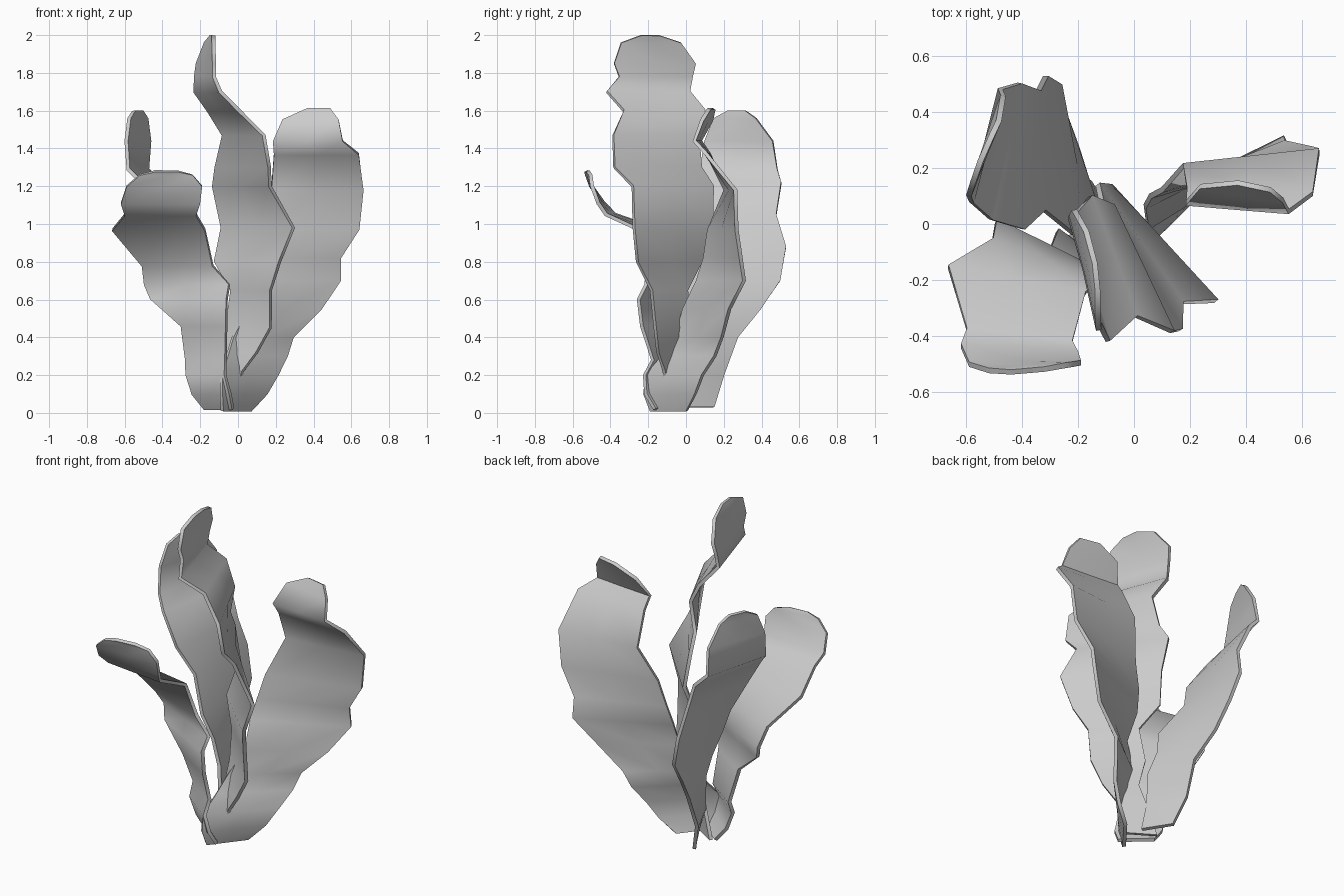
import bpy, math


def frond(name, yaws, path, thickness=0.02):
    """Wavy ribbon: path rows are (z, x, y, half width); yaws are at base, middle, tip."""
    z0, z1 = path[0][0], path[-1][0]
    verts = []
    for z, x, y, w in path:
        t = 2 * (z - z0) / (z1 - z0)
        i = 0 if t < 1 else 1
        a = math.radians(yaws[i] + (yaws[i + 1] - yaws[i]) * (t - i))
        for s in (-1, 0, 1):
            verts.append((x + s * w * math.cos(a), y + s * w * math.sin(a), z))
    faces = []
    for i in range(len(path) - 1):
        for j in (0, 1):
            k = 3 * i + j
            faces.append((k, k + 1, k + 4, k + 3))
    me = bpy.data.meshes.new(name)
    me.from_pydata(verts, [], faces)
    ob = bpy.data.objects.new(name, me)
    bpy.context.collection.objects.link(ob)
    sol = ob.modifiers.new("thickness", 'SOLIDIFY')
    sol.thickness = thickness
    sol.offset = 0
    bpy.ops.object.select_all(action='DESELECT')
    ob.select_set(True)
    bpy.context.view_layer.objects.active = ob
    bpy.ops.object.modifier_apply(modifier=sol.name)
    for v in ob.data.vertices:
        v.co.z = min(2.0, max(0.0, v.co.z))
    bpy.ops.object.shade_smooth_by_angle(angle=math.radians(65))
    return ob


# tall middle frond
frond("tall_frond", (-32, -48, -84), [
    (0.03, -0.09, -0.05, 0.09), (0.22, -0.04, -0.07, 0.08), (0.32, 0.02, -0.09, 0.10),
    (0.45, 0.055, -0.07, 0.15), (0.65, 0.07, -0.09, 0.14), (0.80, 0.05, -0.09, 0.24),
    (0.98, 0.105, -0.07, 0.28), (1.20, 0.02, -0.07, 0.26), (1.30, 0.025, -0.15, 0.27),
    (1.47, 0.03, -0.16, 0.25), (1.60, -0.075, -0.115, 0.23), (1.70, -0.16, -0.20, 0.23),
    (1.78, -0.175, -0.16, 0.20), (1.85, -0.17, -0.165, 0.22), (1.96, -0.15, -0.185, 0.16),
    (2.00, -0.135, -0.19, 0.05)])

# right frond
frond("right_frond", (52, 22, -12), [
    (0.01, -0.01, -0.09, 0.12), (0.10, 0.03, -0.085, 0.18), (0.20, 0.06, -0.06, 0.21),
    (0.30, 0.10, 0.015, 0.21), (0.40, 0.13, 0.07, 0.20), (0.55, 0.245, 0.11, 0.23),
    (0.70, 0.29, 0.185, 0.28), (0.82, 0.30, 0.195, 0.26), (0.97, 0.37, 0.195, 0.28),
    (1.18, 0.42, 0.235, 0.245), (1.37, 0.415, 0.115, 0.225), (1.44, 0.37, 0.06, 0.185),
    (1.55, 0.385, 0.11, 0.15), (1.61, 0.43, 0.135, 0.06)])

# left frond bending to the front
frond("front_left_frond", (-42, -28, 5), [
    (0.02, -0.10, -0.10, 0.10), (0.10, -0.14, -0.13, 0.13), (0.20, -0.17, -0.14, 0.13),
    (0.28, -0.17, -0.10, 0.13), (0.46, -0.18, -0.16, 0.14), (0.60, -0.26, -0.14, 0.23),
    (0.68, -0.27, -0.10, 0.25), (0.78, -0.32, -0.13, 0.20), (0.97, -0.42, -0.20, 0.25),
    (1.05, -0.41, -0.40, 0.19), (1.11, -0.41, -0.45, 0.21), (1.20, -0.39, -0.50, 0.20),
    (1.26, -0.38, -0.515, 0.14), (1.28, -0.38, -0.525, 0.06)])

# left frond at the back
frond("back_left_frond", (122, 91, 66), [
    (0.03, -0.11, 0.07, 0.09), (0.20, -0.16, 0.09, 0.12), (0.40, -0.16, 0.13, 0.15),
    (0.55, -0.21, 0.20, 0.20), (0.70, -0.24, 0.23, 0.27), (0.88, -0.32, 0.29, 0.24),
    (1.05, -0.37, 0.23, 0.25), (1.22, -0.46, 0.26, 0.25), (1.29, -0.53, 0.28, 0.21),
    (1.44, -0.53, 0.28, 0.19), (1.56, -0.53, 0.26, 0.12), (1.60, -0.53, 0.27, 0.05)])
